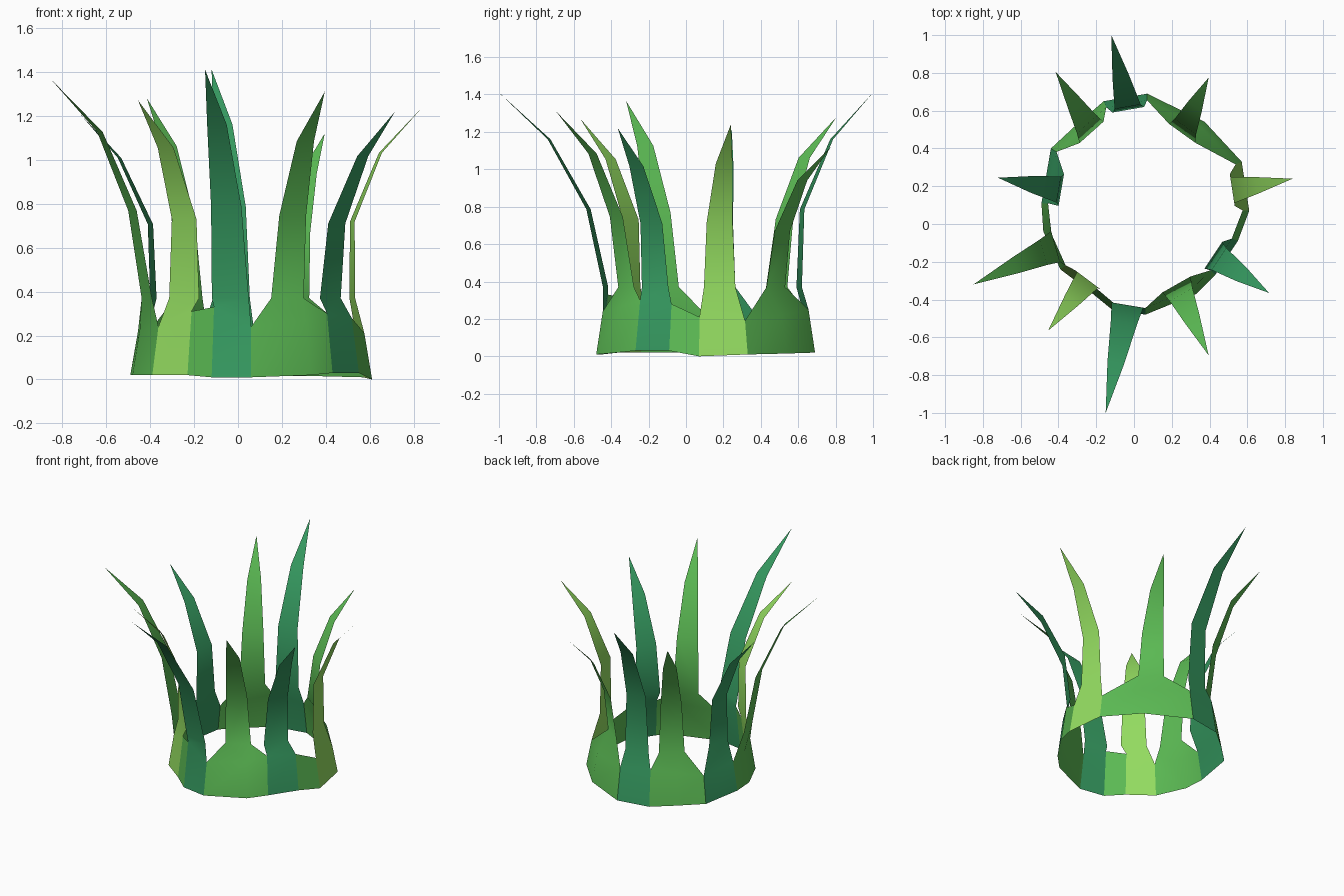
import bpy, math
from mathutils import Vector

old = bpy.data.objects.get("Cube")
if old:
    bpy.data.objects.remove(old)


def material(name, rgb):
    mat = bpy.data.materials.new(name)
    mat.use_nodes = True
    color = (*rgb, 1)
    mat.diffuse_color = color
    mat.node_tree.nodes["Principled BSDF"].inputs["Base Color"].default_value = color
    return mat


MATS = {
    "teal": material("teal green", (0.037, 0.33, 0.12)),
    "leaf": material("leaf green", (0.107, 0.50, 0.089)),
    "lime": material("lime green", (0.30, 0.73, 0.12)),
}

# Joints around the ring, counter-clockwise: x, y, bottom z, notch z
JOINTS = [
    (-0.12, -0.45, 0.01, 0.33), (0.06, -0.48, 0.01, 0.24),
    (0.43, -0.27, 0.03, 0.30), (0.55, -0.09, 0.03, 0.28),
    (0.61, 0.07, 0.0, 0.21), (0.57, 0.33, 0.01, 0.19),
    (0.07, 0.69, 0.02, 0.25), (-0.16, 0.65, 0.02, 0.27),
    (-0.44, 0.40, 0.02, 0.21), (-0.49, 0.11, 0.02, 0.22),
    (-0.39, -0.24, 0.02, 0.24), (-0.23, -0.36, 0.02, 0.31),
]

# One sector per joint: name, colour, base corner, then for the blade
# its neck position, tip, and share of lean at its two bends
SECTORS = [
    ("front_blade", "teal", None,
     ((-0.035, -0.43), (-0.15, -1.0, 1.41), (0.16, 0.53))),
    ("front_left_wide_blade", "leaf", (0.33, -0.37),
     ((0.225, -0.32), (0.395, -0.695, 1.31), (0.14, 0.48))),
    ("left_front_blade", "teal", None,
     ((0.42, -0.165), (0.715, -0.365, 1.22), (0.1, 0.5))),
    ("left_filler", "leaf", None, None),
    ("left_light_blade", "lime", None,
     ((0.52, 0.18), (0.84, 0.24, 1.24), (0.0, 0.4))),
    ("back_left_wide_blade", "leaf", (0.375, 0.54),
     ((0.255, 0.48), (0.395, 0.775, 1.12), (0.12, 0.48))),
    ("back_blade", "teal", None,
     ((-0.03, 0.605), (-0.12, 1.0, 1.41), (0.04, 0.44))),
    ("back_right_wide_blade", "leaf", (-0.30, 0.53),
     ((-0.225, 0.485), (-0.415, 0.805, 1.28), (0.13, 0.46))),
    ("right_blade", "teal", None,
     ((-0.385, 0.18), (-0.72, 0.245, 1.21), (0.04, 0.46))),
    ("right_wide_blade", "leaf", (-0.48, -0.04),
     ((-0.415, -0.12), (-0.85, -0.32, 1.365), (0.15, 0.49))),
    ("front_right_light_blade", "lime", None,
     ((-0.245, -0.295), (-0.455, -0.565, 1.27), (0.0, 0.4))),
    ("front_right_filler", "leaf", None, None),
]

CENTRE = Vector((0.06, 0.10, 0))
NECK_Z = 0.37


def inset(p, amount, z):
    """Move a point towards the ring centre and set its height."""
    out = Vector((p.x - CENTRE.x, p.y - CENTRE.y, 0)).normalized()
    q = p - out * amount
    return Vector((q.x, q.y, z))


def build_sector(name, color, corner, blade, a, b):
    p, q = Vector(a[:3]), Vector(b[:3])
    side = Vector((q.x - p.x, q.y - p.y, 0)).normalized()

    # Base band, with a corner when wide
    low, notch = [p, q], [a[3], b[3]]
    if corner:
        low.insert(1, Vector((*corner, (p.z + q.z) / 2)))
        notch.insert(1, sum(notch) / 2)
    verts = low + [inset(v, 0.035, z) for v, z in zip(low, notch)]
    n = len(low)
    faces = [(i, i + 1, n + i + 1, n + i) for i in range(n - 1)]

    # Blade bending outward to a point
    if blade:
        neck = Vector((*blade[0], NECK_Z))
        tip = Vector(blade[1])
        bend, upper = blade[2]
        rise = tip.z - NECK_Z
        first = len(verts)
        for lean, height, width in [(0, 0, 0.17), (bend, 0.4, 0.14), (upper, 0.76, 0.09)]:
            c = neck.lerp(tip, lean)
            c.z = NECK_Z + rise * height
            verts += [c - side * width / 2, c + side * width / 2]
        verts.append(tip)
        if corner:
            faces += [(n, n + 1, first), (n + 1, first + 1, first),
                      (n + 1, n + 2, first + 1)]
        else:
            faces.append((n, n + 1, first + 1, first))
        for k in (first, first + 2):
            faces.append((k, k + 1, k + 3, k + 2))
        k = len(verts) - 1
        faces.append((k - 2, k - 1, k))

    mesh = bpy.data.meshes.new(name)
    mesh.from_pydata([tuple(v) for v in verts], [], faces)
    mesh.materials.append(MATS[color])
    obj = bpy.data.objects.new(name, mesh)
    bpy.context.collection.objects.link(obj)
    return obj


parts = []
for i, sector in enumerate(SECTORS):
    parts.append(build_sector(*sector, JOINTS[i], JOINTS[(i + 1) % len(JOINTS)]))

# Soft shading across the gentle bends
bpy.ops.object.select_all(action="DESELECT")
for obj in parts:
    obj.select_set(True)
bpy.context.view_layer.objects.active = parts[0]
bpy.ops.object.shade_smooth_by_angle(angle=math.radians(50))
